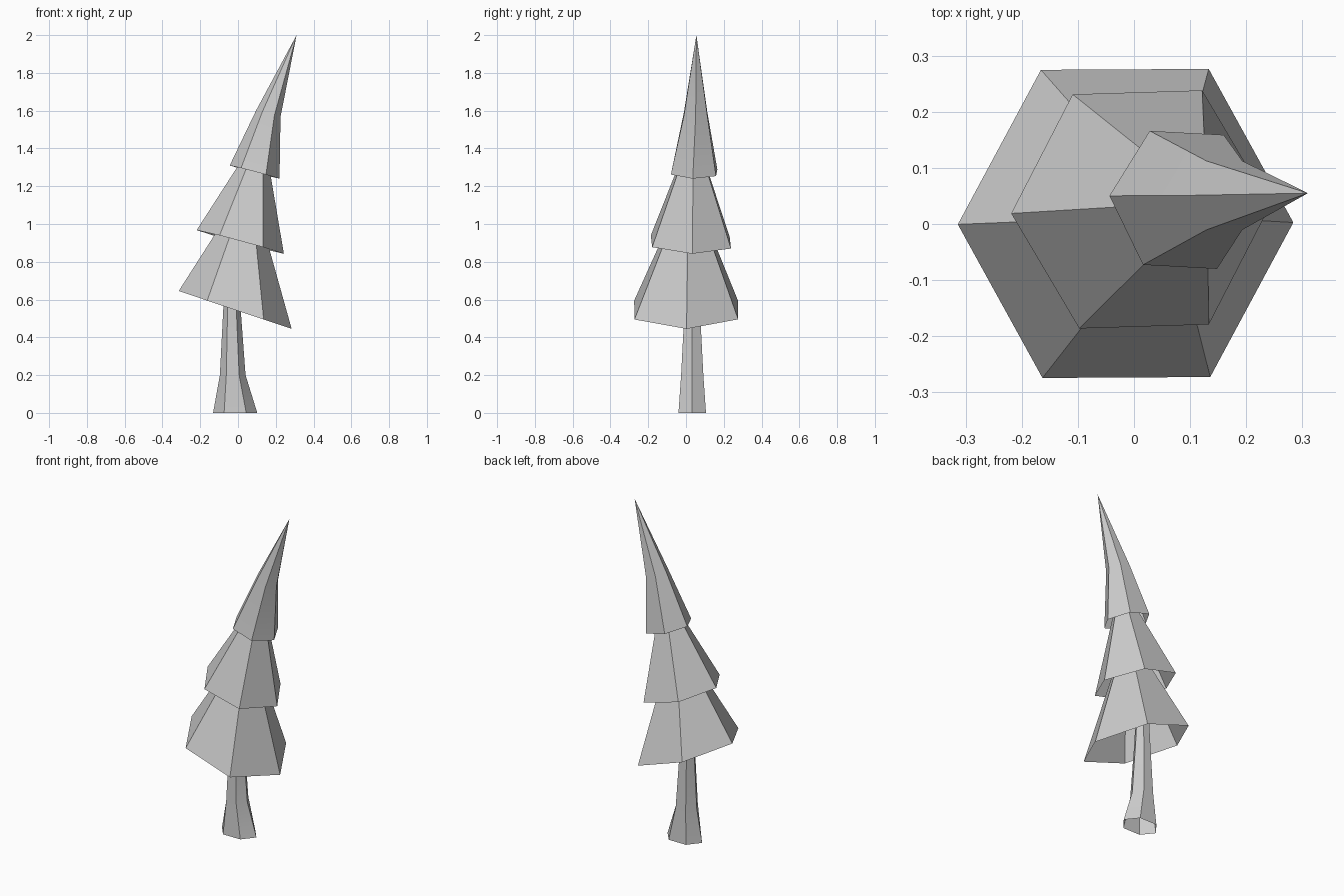
import bpy, bmesh
from math import sin, cos, pi, radians

if "Cube" in bpy.data.objects:
    bpy.data.objects.remove(bpy.data.objects["Cube"])


def ring(bm, c, rx, ry, slope_x=0.0, slope_y=0.0, turn=0.0):
    """Six-sided ring around c, lying in a tilted plane."""
    out = []
    for i in range(6):
        a = i * pi / 3 + radians(turn)
        dx, dy = rx * cos(a), ry * sin(a)
        out.append(bm.verts.new((c[0] + dx, c[1] + dy,
                                 c[2] + slope_x * dx + slope_y * dy)))
    return out


def shell(name, rings, apex=None):
    """Open shell lofted through rings, closed to a point if apex is given."""
    bm = bmesh.new()
    loops = [ring(bm, *r) for r in rings]
    for lo, hi in zip(loops, loops[1:]):
        for i in range(6):
            j = (i + 1) % 6
            bm.faces.new((lo[i], lo[j], hi[j], hi[i]))
    if apex:
        tip = bm.verts.new(apex)
        for i in range(6):
            bm.faces.new((loops[-1][i], loops[-1][(i + 1) % 6], tip))
    me = bpy.data.meshes.new(name)
    bm.to_mesh(me)
    bm.free()
    ob = bpy.data.objects.new(name, me)
    bpy.context.collection.objects.link(ob)
    bpy.ops.object.select_all(action='DESELECT')
    ob.select_set(True)
    bpy.context.view_layer.objects.active = ob
    bpy.ops.object.shade_smooth_by_angle(angle=radians(30))
    return ob


# Trunk: flared at the ground, open ends
shell("trunk", [
    ((-0.015, 0.033, 0.0), 0.117, 0.084),
    ((-0.028, 0.033, 0.2), 0.068, 0.068),
    ((-0.032, 0.033, 0.55), 0.046, 0.047),
    ((-0.032, 0.033, 0.80), 0.035, 0.035),
])

# Three leaning foliage skirts, open underneath
shell("lower_foliage",
      [((-0.015, 0.001, 0.545), 0.299, 0.317, -0.335, 0.0, 0.3)],
      (0.063, 0.015, 1.235))
shell("middle_foliage",
      [((0.012, 0.026, 0.905), 0.231, 0.241, -0.27, -0.025, 1.7)],
      (0.13, 0.04, 1.51))
shell("top_foliage",
      [((0.088, 0.043, 1.275), 0.132, 0.138, -0.265, -0.02, -3),
       ((0.161, 0.051, 1.585), 0.064, 0.071, -0.29, 0.0, 0)],
      (0.31, 0.055, 2.0))
